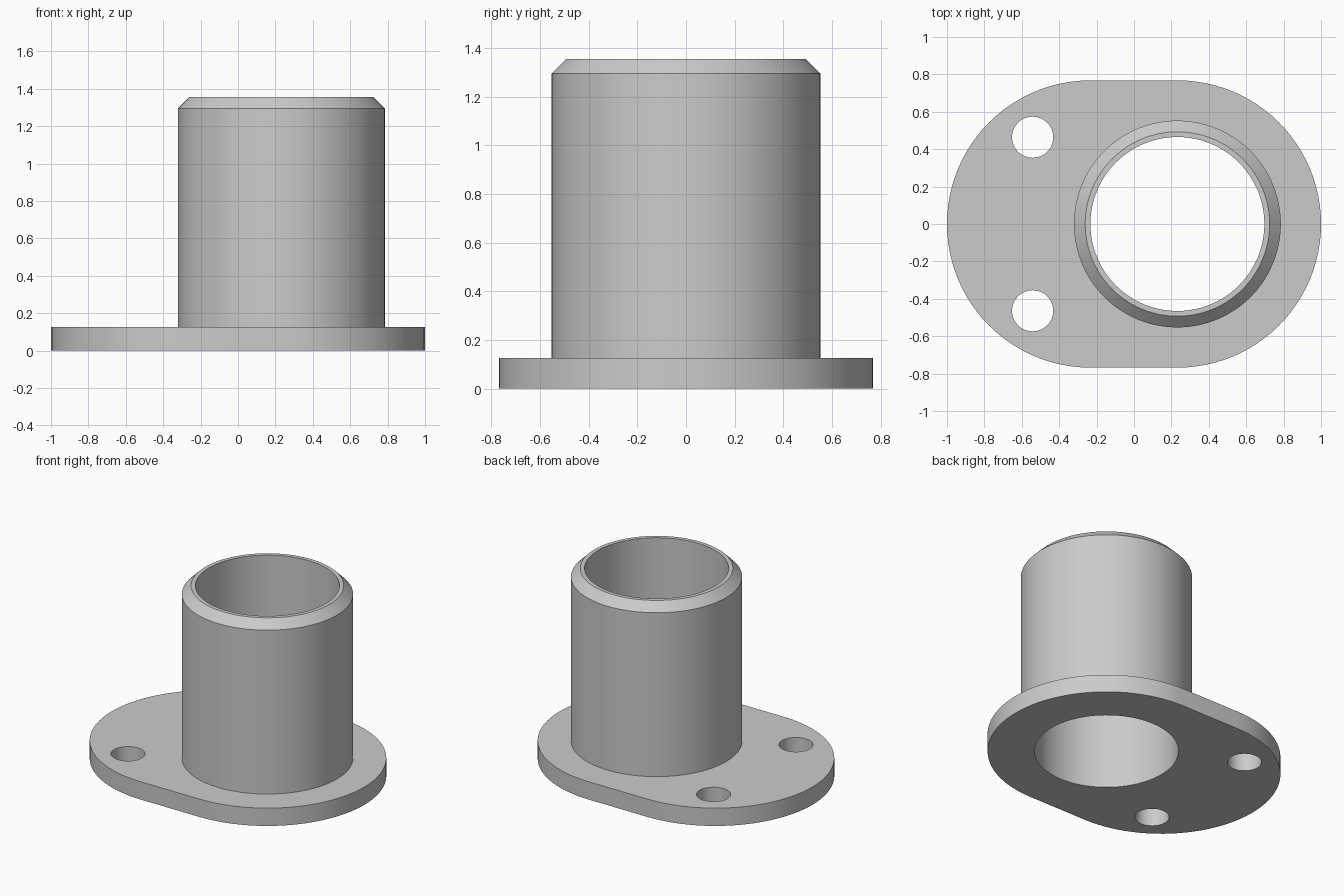
import bpy, bmesh
from math import cos, sin, pi, radians
from mathutils import Matrix, Vector

cube = bpy.data.objects.get("Cube")
if cube:
    bpy.data.objects.remove(cube, do_unlink=True)

SEGMENTS = 96
TUBE_X = 0.232
BORE_R = 0.465
FLANGE_R = 0.768
FLANGE_TOP = 0.127

grey = bpy.data.materials.new("plain grey")
grey.use_nodes = True
colour = (0.6, 0.6, 0.6, 1)
grey.diffuse_color = colour
grey.node_tree.nodes["Principled BSDF"].inputs["Base Color"].default_value = colour


def finish(bm, name):
    """Turn a bmesh into a shaded object with sharp rims."""
    bmesh.ops.recalc_face_normals(bm, faces=bm.faces)
    mesh = bpy.data.meshes.new(name)
    bm.to_mesh(mesh)
    bm.free()
    mesh.materials.append(grey)
    obj = bpy.data.objects.new(name, mesh)
    bpy.context.collection.objects.link(obj)
    bpy.ops.object.select_all(action="DESELECT")
    obj.select_set(True)
    bpy.context.view_layer.objects.active = obj
    bpy.ops.object.shade_smooth_by_angle(angle=radians(30))
    return obj


def arc(x, y, r, start, end, steps):
    angles = [start + (end - start) * i / steps for i in range(steps + 1)]
    return [Vector((x + r * cos(a), y + r * sin(a), 0)) for a in angles]


def circle(x, y, r, steps=SEGMENTS):
    return arc(x, y, r, 0, 2 * pi, steps)[:-1]


def add_loop(bm, points):
    verts = [bm.verts.new(p) for p in points]
    return [bm.edges.new((v, verts[i - 1])) for i, v in enumerate(verts)]


# Flange: rounded plate outline with a bore and two bolt holes
bm = bmesh.new()
half = SEGMENTS // 2
outline = (arc(TUBE_X, 0, FLANGE_R, -pi / 2, pi / 2, half)
           + arc(-TUBE_X, 0, FLANGE_R, pi / 2, 3 * pi / 2, half))
edges = add_loop(bm, outline)
edges += add_loop(bm, circle(TUBE_X, 0, BORE_R))
for side in (-1, 1):
    edges += add_loop(bm, circle(-0.542, side * 0.464, 0.11, half))
bmesh.ops.triangle_fill(bm, edges=edges, use_beauty=True, normal=(0, 0, 1))
grown = bmesh.ops.extrude_face_region(bm, geom=bm.faces[:], use_keep_orig=True)
top = [v for v in grown["geom"] if isinstance(v, bmesh.types.BMVert)]
bmesh.ops.translate(bm, verts=top, vec=(0, 0, FLANGE_TOP))
finish(bm, "flange")

# Tube: outer wall, chamfer, flat rim and bore, turned about its axis
bm = bmesh.new()
profile = [(0.553, FLANGE_TOP), (0.553, 1.295), (0.493, 1.355),
           (BORE_R, 1.355), (BORE_R, FLANGE_TOP)]
verts = [bm.verts.new((r, 0, z)) for r, z in profile]
edges = [bm.edges.new(pair) for pair in zip(verts, verts[1:])]
bmesh.ops.spin(bm, geom=verts + edges, cent=(0, 0, 0), axis=(0, 0, 1),
               angle=2 * pi, steps=SEGMENTS, use_merge=True)
bmesh.ops.remove_doubles(bm, verts=bm.verts, dist=0.0001)
bmesh.ops.transform(bm, matrix=Matrix.Translation((TUBE_X, 0, 0)), verts=bm.verts)
finish(bm, "tube")
